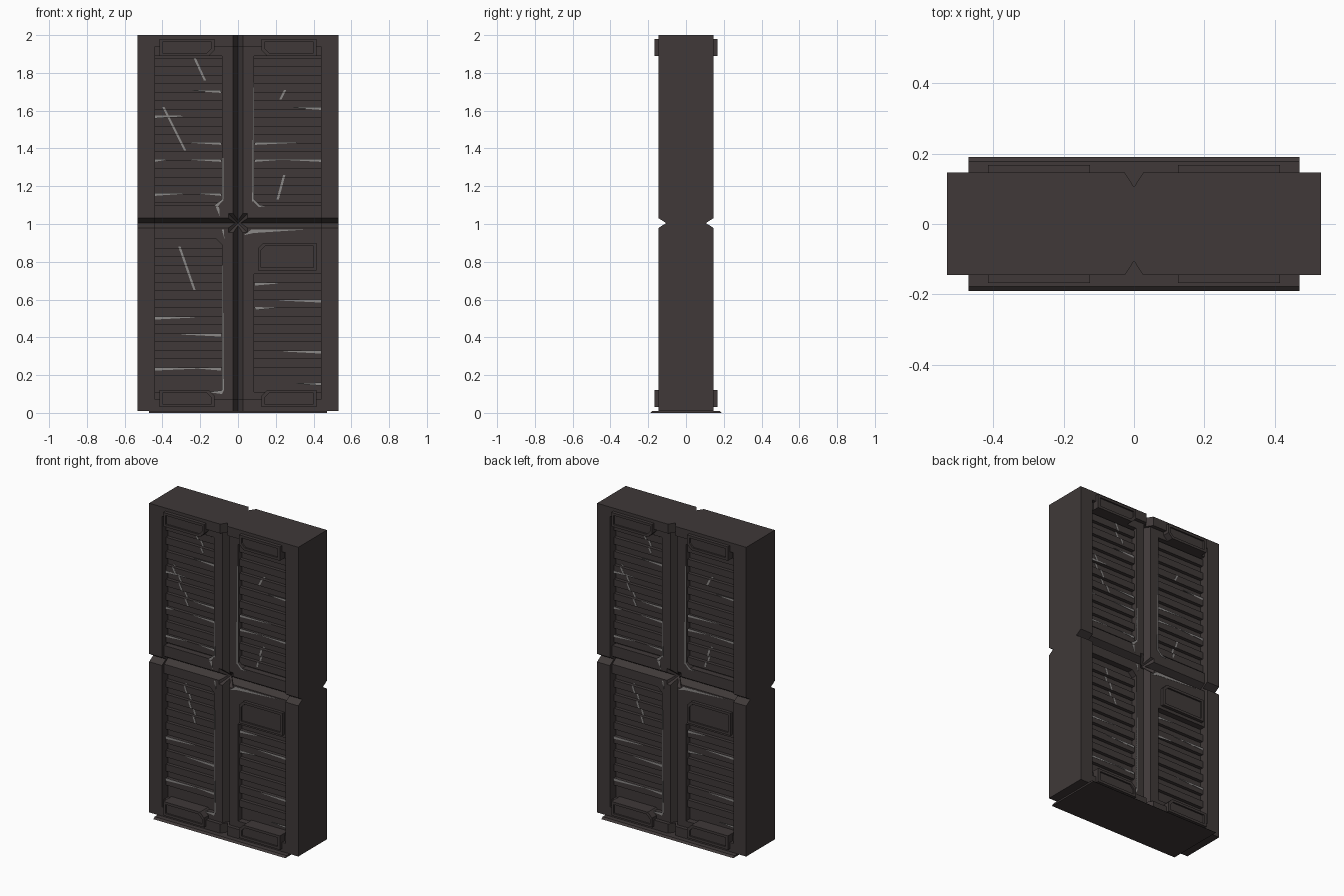
import bpy, bmesh, math
from mathutils import Vector

if "Cube" in bpy.data.objects:
    bpy.data.objects.remove(bpy.data.objects["Cube"])

def material(name, col):
    m = bpy.data.materials.new(name)
    m.diffuse_color = (*col, 1)
    m.use_nodes = True
    m.node_tree.nodes["Principled BSDF"].inputs["Base Color"].default_value = m.diffuse_color
    return m

DARK = material("dark_brown_grey", (0.050, 0.0405, 0.040))
WEAR = material("worn_edge_grey", (0.26, 0.25, 0.245))
# Depth levels on the front: frame, sunken field, rib fronts, panel floor
FACE, FIELD, RIB, FLOOR = -0.145, -0.122, -0.105, -0.083
MID = 1.005                                    # height of the cross groove

def finish(name, bm, mat, turn=1):
    """Store a bmesh as an object; turn=-1 spins it onto the back."""
    for v in bm.verts:
        v.co.x *= turn
        v.co.y *= turn
    bmesh.ops.recalc_face_normals(bm, faces=bm.faces)
    me = bpy.data.meshes.new(name)
    bm.to_mesh(me)
    bm.free()
    me.materials.append(mat)
    ob = bpy.data.objects.new(name, me)
    bpy.context.collection.objects.link(ob)
    return ob

def prism(name, pts, a, b, axis="Y", turn=1, mat=DARK):
    """Extrude a 2D outline from a to b along one axis."""
    put = {"X": lambda u, v, t: (t, u, v), "Y": lambda u, v, t: (u, t, v),
           "Z": lambda u, v, t: (u, v, t)}[axis]
    bm = bmesh.new()
    lo = [bm.verts.new(put(u, v, a)) for u, v in pts]
    hi = [bm.verts.new(put(u, v, b)) for u, v in pts]
    bm.faces.new(lo)
    bm.faces.new(hi)
    n = len(pts)
    for i in range(n):
        j = (i + 1) % n
        bm.faces.new((lo[i], lo[j], hi[j], hi[i]))
    return finish(name, bm, mat, turn)

def outline(x0, x1, z0, z1, cut="", c=0.03):
    """Rectangle with one chamfered corner (bl, br, tr, tl)."""
    out = []
    for key, x, z, dx, dz in (("bl", x0, z0, c, c), ("br", x1, z0, -c, c),
                              ("tr", x1, z1, -c, -c), ("tl", x0, z1, c, -c)):
        if key != cut:
            out.append((x, z))
        elif key in ("bl", "tr"):
            out += [(x, z + dz), (x + dx, z)]
        else:
            out += [(x + dx, z), (x, z + dz)]
    return out

def carve(target, cutter):
    cutter.hide_render = True
    mod = target.modifiers.new("carve", "BOOLEAN")
    mod.operation, mod.solver, mod.object = "DIFFERENCE", "EXACT", cutter
    bpy.context.view_layer.objects.active = target
    bpy.ops.object.modifier_apply(modifier=mod.name)
    bpy.data.objects.remove(cutter)

def cut_grooves(target, level, half_x, z0, z1, s):
    """Crossing V grooves, 0.04 deep below the given level."""
    y0, y1 = level + 0.04, level - 0.01
    carve(target, prism("cut", [(y0, MID), (y1, MID + 0.032), (y1, MID - 0.032)],
                        -half_x, half_x, "X", s))
    carve(target, prism("cut", [(0, y0), (0.032, y1), (-0.032, y1)], z0, z1, "Z", s))

def framed_pad(name, x0, x1, z0, z1, cut, front, back, s):
    """Chamfered pad with a rim and a recessed middle."""
    pad = prism(name, outline(x0, x1, z0, z1, cut), front, back, "Y", s)
    carve(pad, prism("cut", outline(x0 + .016, x1 - .016, z0 + .016, z1 - .016, cut, 0.024),
                     -0.2, front + 0.01, "Y", s))

# Main slab
slab = prism("door_slab", outline(-0.531, 0.531, -0.145, 0.146), 0.01, 2.0, "Z")

# Louvre panels: x range, z range, chamfered corner
panels = [(-0.44, -0.085, 1.10, 1.89, "br"), (0.085, 0.44, 1.10, 1.89, "bl"),
          (-0.44, -0.085, 0.11, 0.92, "tr"), (0.085, 0.44, 0.11, 0.735, "")]
PITCH = 0.09

def rib_tops(z0, z1):
    base = 1.88 if z0 > 1 else 0.87
    return [t for t in (base - PITCH * k for k in range(10))
            if t <= z1 and t - 0.045 >= z0 + 0.005]

for s in (1, -1):
    # Grooves across the frame, sunken field, grooves across the field
    cut_grooves(slab, FACE, 0.6, -0.1, 2.1, s)
    carve(slab, prism("cut", outline(-0.44, 0.44, 0.07, 1.94), -0.2, FIELD, "Y", s))
    cut_grooves(slab, FIELD, 0.44, 0.07, 1.94, s)

    # Square pit at the crossing
    bm = bmesh.new()
    base = [bm.verts.new((x, FIELD - 0.01, MID + z)) for x, z in
            ((-.06, -.06), (.06, -.06), (.06, .06), (-.06, .06))]
    tip = bm.verts.new((0, FIELD + 0.055, MID))
    bm.faces.new(base)
    for i in range(4):
        bm.faces.new((base[i], base[(i + 1) % 4], tip))
    carve(slab, finish("cut", bm, DARK, s))

    # Recessed panels with ribs
    for x0, x1, z0, z1, cut in panels:
        carve(slab, prism("cut", outline(x0, x1, z0, z1, cut), -0.2, FLOOR, "Y", s))
        for t in rib_tops(z0, z1):
            prism("louvre_rib", outline(x0 - .003, x1 + .003, t - 0.045, t),
                  RIB, FLOOR + 0.01, "Y", s)

    # Raised plate in the lower right quarter
    framed_pad("quarter_plate", 0.105, 0.416, 0.755, 0.90, "tl", -0.142, -0.11, s)

    # Corner pads
    for side in (-1, 1):
        for z0, z1, v in ((1.89, 1.98, "b"), (0.03, 0.12, "t")):
            x0, x1 = (-0.415, -0.125) if side < 0 else (0.125, 0.415)
            framed_pad("corner_pad", x0, x1, z0, z1, v + ("r" if side < 0 else "l"),
                       -0.167, -0.08, s)

# Thin sill under the slab
prism("sill_plate", [(-0.19, 0), (0.19, 0), (0.177, 0.011), (-0.177, 0.011)],
      -0.47, 0.47, "X")

# Worn marks
def mark(pts, y, s):
    prism("worn_mark", pts, y - 0.0015, y + 0.001, "Y", s, WEAR)

# Horizontal wedges on rib edges: thick-end x, thin-end x, top z
wedges = [(-0.09, -0.24, 1.71), (-0.44, -0.295, 1.575), (-0.09, -0.25, 1.435),
          (-0.44, -0.38, 1.345), (-0.09, -0.25, 1.345), (-0.44, -0.29, 1.165),
          (-0.09, -0.20, 1.165), (0.44, 0.29, 1.62), (0.09, 0.31, 1.435),
          (0.44, 0.23, 1.345), (0.09, 0.23, 1.345), (-0.44, -0.23, 0.51),
          (-0.09, -0.30, 0.42), (-0.44, -0.20, 0.24), (-0.09, -0.22, 0.24),
          (0.09, 0.21, 0.69), (0.44, 0.22, 0.60), (0.09, 0.20, 0.56),
          (0.44, 0.24, 0.33), (0.44, 0.31, 0.16)]
# Diagonal scratches: top x, top z, bottom x, bottom z
scratches = [(-0.23, 1.88, -0.175, 1.76), (-0.395, 1.62, -0.28, 1.39),
             (0.25, 1.71, 0.225, 1.66), (0.245, 1.26, 0.21, 1.13),
             (-0.31, 0.88, -0.23, 0.65)]

for s in (1, -1):
    for a, b, z in wedges:
        mark([(a, z), (b, z - 0.002), (b, z - 0.005), (a, z - 0.016)], RIB, s)
    for xa, za, xb, zb in scratches:
        # Follow the ribs: split at each step in depth
        stops = [za, zb] + [k for t in rib_tops(1.1 if za > 1 else 0.11, 2)
                            for k in (t, t - 0.045) if zb < k < za]
        stops.sort(reverse=True)
        top = 1.88 if za > 1 else 0.87
        for z0, z1 in zip(stops, stops[1:]):
            on_rib = ((top - (z0 + z1) / 2) % PITCH) < 0.045
            px = lambda z: xa + (xb - xa) * (za - z) / (za - zb)
            mark([(px(z0) - .006, z0), (px(z0) + .006, z0),
                  (px(z1) + .006, z1), (px(z1) - .006, z1)],
                 RIB if on_rib else FLOOR, s)
    # Worn panel borders, corners and the edge of the cross groove
    mark([(0.075, 1.12), (0.085, 1.12), (0.085, 1.75), (0.081, 1.75)], FIELD, s)
    mark([(-0.085, 0.12), (-0.075, 0.12), (-0.080, 0.78), (-0.085, 0.78)], FIELD, s)
    mark([(-0.085, 1.13), (-0.076, 1.13), (-0.078, 1.35), (-0.085, 1.35)], FIELD, s)
    mark([(-0.085, 1.13), (-0.076, 1.127), (-0.11, 1.09), (-0.125, 1.10)], FIELD, s)
    mark([(0.085, 1.13), (0.075, 1.127), (0.108, 1.091), (0.15, 1.092), (0.115, 1.10)],
         FIELD, s)
    mark([(-0.16, 0.11), (-0.085, 0.12), (-0.075, 0.12), (-0.085, 0.10)], FIELD, s)
    mark([(-0.118, 1.09), (-0.10, 1.09), (-0.096, 1.04)], FIELD, s)
    mark([(-0.085, 0.97), (-0.075, 0.97), (-0.072, 0.92)], FIELD, s)
    mark([(0.03, 0.94), (0.07, 0.97), (0.38, 0.972), (0.08, 0.952)], FIELD, s)
